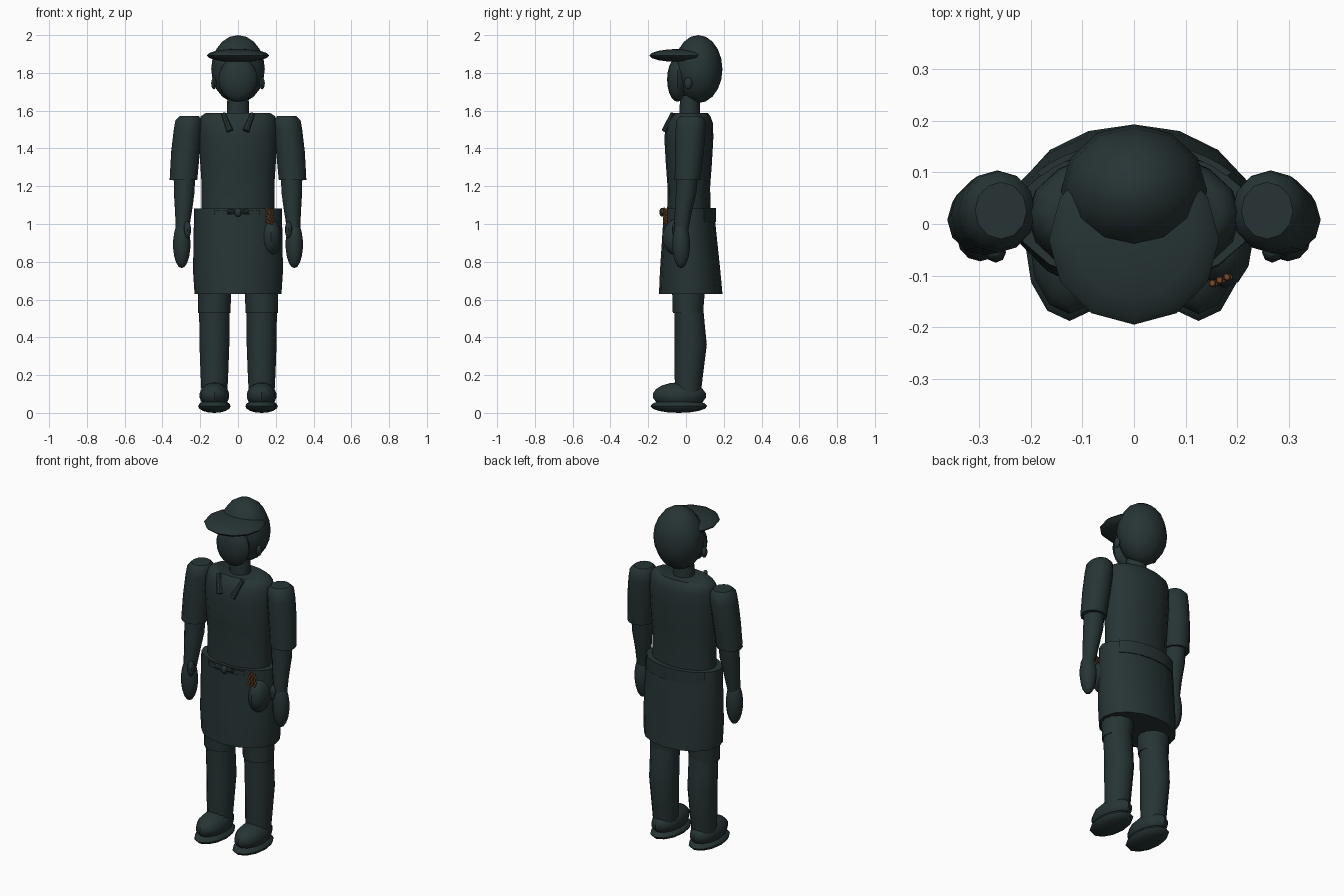
import bpy, bmesh, math
from mathutils import Vector

cube = bpy.data.objects.get("Cube")
if cube:
    bpy.data.objects.remove(cube, do_unlink=True)


def material(name, rgb):
    m = bpy.data.materials.new(name)
    m.use_nodes = True
    m.diffuse_color = (*rgb, 1)
    m.node_tree.nodes["Principled BSDF"].inputs["Base Color"].default_value = (*rgb, 1)
    return m


DARK = material("dark_teal", (0.02, 0.034, 0.035))
BROWN = material("warm_brown", (0.2, 0.075, 0.025))


def finish(name, bm, mat=DARK):
    bmesh.ops.recalc_face_normals(bm, faces=bm.faces)
    me = bpy.data.meshes.new(name)
    bm.to_mesh(me)
    bm.free()
    ob = bpy.data.objects.new(name, me)
    bpy.context.collection.objects.link(ob)
    me.materials.append(mat)
    bpy.ops.object.select_all(action="DESELECT")
    ob.select_set(True)
    bpy.context.view_layer.objects.active = ob
    bpy.ops.object.shade_smooth_by_angle(angle=math.radians(42))
    return ob


def loft(name, rings, n=12, mat=DARK):
    """Stack of ellipses, each (z, centre x, centre y, radius x, radius y)."""
    bm = bmesh.new()
    loops = []
    for z, cx, cy, rx, ry in rings:
        loops.append([bm.verts.new((cx + rx * math.sin(a), cy + ry * math.cos(a), z))
                      for a in (2 * math.pi * i / n for i in range(n))])
    for lo, hi in zip(loops, loops[1:]):
        for i in range(n):
            bm.faces.new((lo[i], lo[(i + 1) % n], hi[(i + 1) % n], hi[i]))
    bm.faces.new(loops[0])
    bm.faces.new(loops[-1])
    return finish(name, bm, mat)


def ball(name, centre, radii, u=12, v=9, mat=DARK):
    bm = bmesh.new()
    bmesh.ops.create_uvsphere(bm, u_segments=u, v_segments=v, radius=1)
    for vert in bm.verts:
        vert.co = Vector([c + r * k for c, r, k in zip(centre, radii, vert.co)])
    return finish(name, bm, mat)


def rod(name, a, b, r1, r2, n=8, mat=DARK):
    """Tapered rod between two points."""
    a, b = Vector(a), Vector(b)
    bm = bmesh.new()
    bmesh.ops.create_cone(bm, cap_ends=True, segments=n, radius1=r1, radius2=r2,
                          depth=(b - a).length)
    rot = (b - a).to_track_quat("Z", "Y")
    for vert in bm.verts:
        vert.co = rot @ vert.co + (a + b) / 2
    return finish(name, bm, mat)


def band(name, centre, rx, ry, z0, z1, start, end, steps=12, thick=0.012):
    """Curved strip around the waist; angles in degrees from the back."""
    bm = bmesh.new()
    cols = []
    for i in range(steps + 1):
        a = math.radians(start + (end - start) * i / steps)
        cols.append([bm.verts.new(((rx + t) * math.sin(a), centre + (ry + t) * math.cos(a), z))
                     for t, z in ((0, z0), (thick, z0), (thick, z1), (0, z1))])
    for p, q in zip(cols, cols[1:]):
        for k in range(4):
            bm.faces.new((p[k], p[(k + 1) % 4], q[(k + 1) % 4], q[k]))
    bm.faces.new(cols[0])
    bm.faces.new(cols[-1])
    return finish(name, bm)


# Head, face, cap peak and neck
ball("head", (0, 0.065, 1.82), (0.142, 0.128, 0.18), 12, 10)
ball("face", (0, -0.045, 1.765), (0.103, 0.055, 0.118), 12, 10)
ball("cap_peak", (0, -0.03, 1.892), (0.165, 0.165, 0.035), 12, 8)
loft("neck", [(1.55, 0, 0.02, 0.06, 0.055), (1.68, 0, 0.02, 0.056, 0.052)])

# Torso and skirt
loft("torso", [
    (1.03, 0, 0.015, 0.195, 0.115), (1.2, 0, 0.015, 0.192, 0.113),
    (1.32, 0, 0.015, 0.2, 0.122), (1.46, 0, 0.015, 0.207, 0.13),
    (1.535, 0, 0.02, 0.205, 0.122), (1.57, 0, 0.025, 0.197, 0.105),
    (1.588, 0, 0.025, 0.17, 0.09)], 16)
loft("skirt", [
    (0.63, 0, 0.025, 0.23, 0.168), (0.75, 0, 0.022, 0.238, 0.16),
    (0.95, 0, 0.018, 0.235, 0.143), (1.082, 0, 0.015, 0.232, 0.132)], 16)

# Shirt hem at the back, belt with knot at the front
band("shirt_hem", 0.015, 0.222, 0.132, 1.01, 1.085, -54, 54)
band("belt", 0.015, 0.222, 0.128, 1.048, 1.075, 150, 212)
ball("belt_knot", (0, -0.127, 1.062), (0.02, 0.014, 0.024), 8, 6)
for s in (-1, 1):
    rod("belt_bow", (0, -0.127, 1.062), (s * 0.055, -0.125, 1.07), 0.006, 0.014)

# Pocket bulge and brown beaded charm
ball("pocket", (0.175, -0.04, 0.93), (0.055, 0.085, 0.1))
for i in range(3):
    for j in range(5):
        x = 0.152 + 0.014 * i + 0.005 * (j % 2)
        ball("charm_bead", (x, -0.115 + 0.006 * i, 1.078 - 0.016 * j - 0.004 * i),
             (0.008, 0.008, 0.01), 6, 4, BROWN)

# Paired parts
for s, side in ((-1, "right_"), (1, "left_")):
    ball(side + "ear", (s * 0.128, 0.012, 1.745), (0.014, 0.022, 0.032), 8, 6)
    rod(side + "collar_tip", (s * 0.078, -0.07, 1.585), (s * 0.042, -0.112, 1.492),
        0.012, 0.018)

    loft(side + "sleeve", [
        (1.232, s * 0.289, 0.008, 0.073, 0.068), (1.38, s * 0.278, 0.018, 0.076, 0.076),
        (1.5, s * 0.265, 0.024, 0.075, 0.08), (1.55, s * 0.261, 0.026, 0.07, 0.076),
        (1.572, s * 0.258, 0.026, 0.05, 0.055)])
    loft(side + "forearm", [
        (0.96, s * 0.295, -0.025, 0.034, 0.036), (1.06, s * 0.289, -0.015, 0.044, 0.045),
        (1.16, s * 0.285, 0, 0.054, 0.054), (1.28, s * 0.283, 0.008, 0.058, 0.058)])
    ball(side + "hand", (s * 0.298, -0.026, 0.892), (0.046, 0.047, 0.126))
    ball(side + "thumb", (s * 0.268, -0.055, 0.97), (0.02, 0.02, 0.045), 8, 6)

    loft(side + "shorts_leg", [
        (0.53, s * 0.126, 0.01, 0.085, 0.08), (0.7, s * 0.122, 0.015, 0.09, 0.09)])
    loft(side + "leg", [
        (0.1, s * 0.125, 0.01, 0.068, 0.068), (0.2, s * 0.125, 0.015, 0.073, 0.075),
        (0.36, s * 0.125, 0.025, 0.079, 0.085), (0.46, s * 0.125, 0.02, 0.08, 0.08),
        (0.6, s * 0.125, 0.012, 0.081, 0.075)])
    ball(side + "shoe", (s * 0.125, -0.035, 0.092), (0.079, 0.142, 0.07))
    ball(side + "sole", (s * 0.125, -0.038, 0.036), (0.086, 0.15, 0.036), 12, 8)
